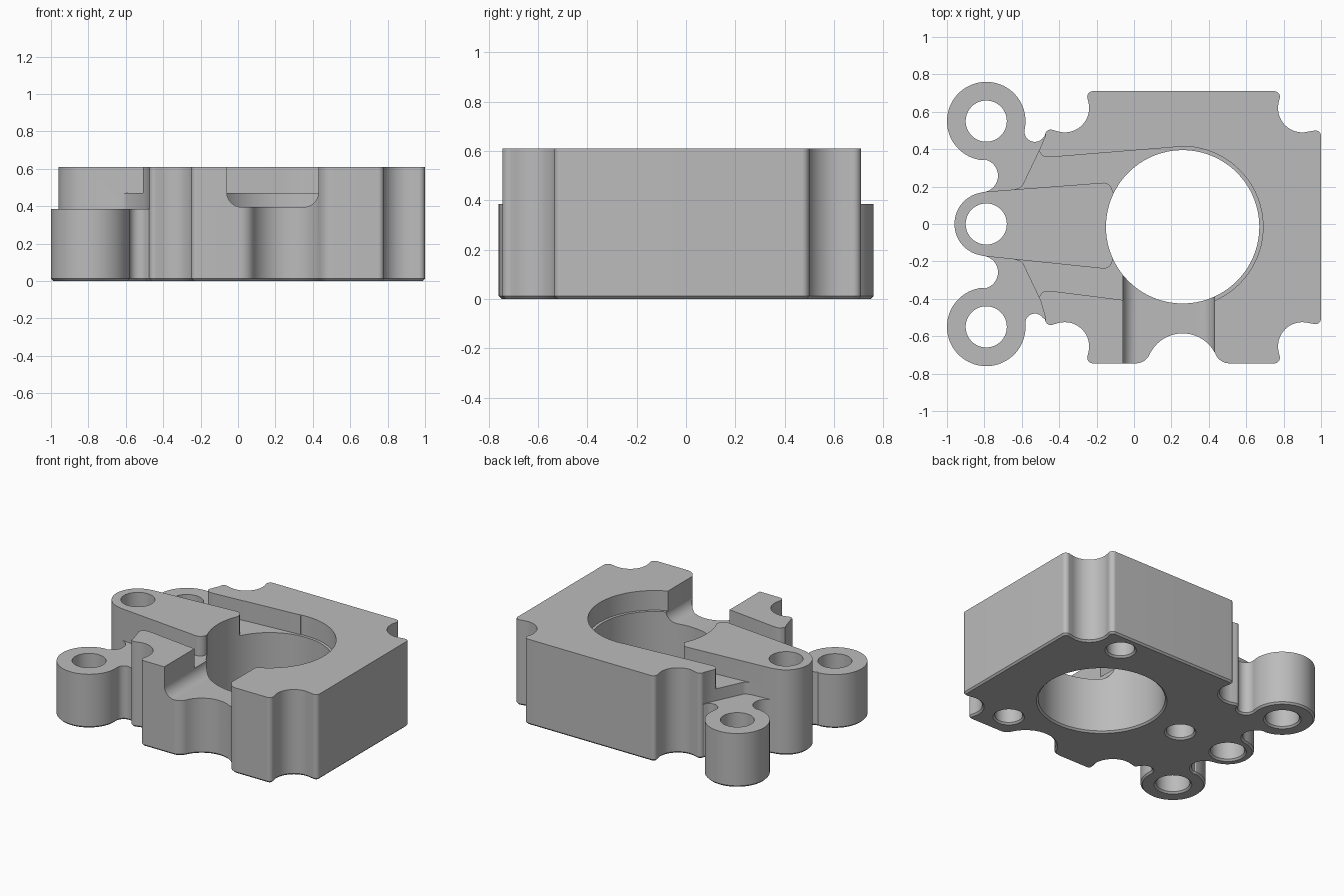
import bpy, bmesh, math
from mathutils import Vector

old = bpy.data.objects.get("Cube")
if old:
    bpy.data.objects.remove(old, do_unlink=True)

HEIGHT, EAR_TOP, SHELF = 0.61, 0.385, 0.47
CHAMFER = 0.012
BORE = (0.26, -0.015)

grey = bpy.data.materials.new("plain grey")
grey.use_nodes = True
grey.diffuse_color = (0.5, 0.5, 0.5, 1)
grey.node_tree.nodes["Principled BSDF"].inputs["Base Color"].default_value = (0.5, 0.5, 0.5, 1)


def arc(cx, cy, r, a0, a1):
    """Points along an arc, angles in degrees."""
    n = max(3, int(abs(a1 - a0) / 5))
    angles = [math.radians(a0 + (a1 - a0) * i / n) for i in range(n + 1)]
    return [(cx + r * math.cos(a), cy + r * math.sin(a)) for a in angles]


def mirror(points):
    return [(x, -y) for x, y in reversed(points)]


def area(points):
    return sum(a[0] * b[1] - b[0] * a[1] for a, b in zip(points, points[1:] + points[:1])) / 2


def offset(points, d):
    """Move a counter-clockwise loop inwards by d."""
    out = []
    for i, p in enumerate(points):
        a, b, c = Vector(points[i - 1]), Vector(p), Vector(points[(i + 1) % len(points)])
        t = ((b - a).normalized() + (c - b).normalized()).normalized()
        out.append((b.x - t.y * d, b.y + t.x * d))
    return out


def prism(name, layers, along_y=False):
    """Stack (loop, height) layers into a closed solid facing outwards."""
    bm = bmesh.new()
    rings = []
    for loop, z in layers:
        rings.append([bm.verts.new((x, z, y) if along_y else (x, y, z)) for x, y in loop])
    for low, high in zip(rings, rings[1:]):
        for i in range(len(low)):
            j = (i + 1) % len(low)
            bm.faces.new((low[i], low[j], high[j], high[i]))
    bm.faces.new(rings[0][::-1])
    bm.faces.new(rings[-1])
    if (area(layers[0][0]) < 0) != along_y:
        bmesh.ops.reverse_faces(bm, faces=bm.faces[:])
    mesh = bpy.data.meshes.new(name)
    bm.to_mesh(mesh)
    bm.free()
    mesh.materials.append(grey)
    ob = bpy.data.objects.new(name, mesh)
    bpy.context.scene.collection.objects.link(ob)
    return ob


def half_outline(dy, scoop):
    """Half of the footprint, from the right edge round to the left tip."""
    p = arc(0.97, 0.47 + dy, 0.03, 0, 100)               # corner notch, right
    p += arc(0.90, 0.62 + dy, 0.13, -75, -195)
    p += arc(0.75, 0.68 + dy, 0.03, -10, 90)
    if scoop:                                            # scoop in the front wall
        p += arc(0.51, 0.665, 0.08, 90, 154)
        p += arc(0.26, 0.78, 0.195, -26, -154)
        p += arc(0.01, 0.665, 0.08, 26, 90)
    p += arc(-0.22, 0.68 + dy, 0.03, 90, 190)            # corner notch, left
    p += arc(-0.37, 0.62 + dy, 0.13, 15, -105)
    p += arc(-0.445, 0.475 + dy, 0.03, 80, 180)
    rise = dy - 0.055                                    # fillet into the ear
    phi = math.degrees(math.atan2(rise, 0.26))
    p += arc(-0.53, 0.55 + rise, math.hypot(0.26, rise) - 0.21, -35, phi - 180)
    p += arc(-0.79, 0.55, 0.21, phi, 265)[1:]            # ear
    p += arc(-0.815, 0.258, 0.088, 85, -84.5)[1:]        # dip between ears
    p += arc(-0.79, 0, 0.17, 95.5, 180)[1:]              # arm tip
    return p


# Body
outline = half_outline(0, False) + mirror(half_outline(0.035, True))[1:]
body = prism("housing_block", [(offset(outline, CHAMFER), 0), (outline, CHAMFER), (outline, HEIGHT)])
cutters = []


def cut(loop, z0, z1=1.0, **kw):
    cutters.append(prism("cutter", [(loop, z0), (loop, z1)], **kw))


def hole(x, y, r, top):
    """Round hole from below with a flared mouth."""
    step = 4 if r > 0.3 else 8
    angles = [math.radians(a) for a in range(0, 360, step)]
    layers = []
    for radius, z in ((r + 2 * CHAMFER, -CHAMFER), (r, CHAMFER), (r, top)):
        layers.append(([(x + radius * math.cos(a), y + radius * math.sin(a)) for a in angles], z))
    cutters.append(prism("cutter", layers))


# Lowered ears and the shelf beside the arm, on both sides
for flip, dy, tip_y, wall in ((False, 0, 0.222, (0.23, 0.412)), (True, 0.03, 0.24, (0.05, 0.42))):
    root = (-0.64, 0.172 + (tip_y - 0.172) / 4)
    ear = [(-0.8, 0.172), root, (-0.61, root[1] + 0.01), (-0.595, 0.21),
           (-0.5, 0.41), (-0.472, 0.476 + dy), (-0.52, 0.95), (-1.2, 0.95), (-1.2, 0.26)]
    shelf = [root] + arc(-0.165, tip_y - 0.051, 0.05, 85, 0)
    shelf += [(0.1, 0.1), wall, (-0.45, 0.357), (-0.48, 0.36), (-0.495, 0.37), (-0.51, 0.395), (-0.64, 0.395)]
    for loop, z in ((ear, EAR_TOP), (shelf, SHELF)):
        cut(mirror(loop) if flip else loop, z)

# Ledge round the bore
cut([BORE] + arc(*BORE, 0.43, 97, -120), SHELF)

# Front channel with a rounded floor
channel = arc(0.02, 0.475, 0.08, 180, 270) + arc(0.35, 0.475, 0.08, 270, 360)
channel += [(0.43, 1.0), (-0.06, 1.0)]
cut(channel, -1.0, -0.2, along_y=True)

# Bore, ear holes and blind holes underneath
hole(*BORE, 0.41, 1.1)
for y in (-0.55, 0, 0.55):
    hole(-0.79, y, 0.11, 1.1)
for a in (60, 180, 300):
    t = math.radians(a)
    hole(BORE[0] + 0.65 * math.cos(t), 0.65 * math.sin(t), 0.09, 0.3)


def volume(mesh):
    bm = bmesh.new()
    bm.from_mesh(mesh)
    v = bm.calc_volume(signed=True)
    bm.free()
    return v


# Apply the cuts, keeping only results that removed a sensible volume
for cutter in cutters:
    cutter.hide_render = True
    before = volume(body.data)
    mod = body.modifiers.new("cut", 'BOOLEAN')
    mod.operation = 'DIFFERENCE'
    mod.object = cutter
    for solver in ('EXACT', 'MANIFOLD', 'FLOAT'):
        mod.solver = solver
        bpy.context.view_layer.update()
        graph = bpy.context.evaluated_depsgraph_get()
        result = bpy.data.meshes.new_from_object(body.evaluated_get(graph))
        if before * 0.5 < volume(result) < before:
            body.data = result
            break
    body.modifiers.clear()
    bpy.data.objects.remove(cutter, do_unlink=True)

# Smooth the curved walls
for ob in bpy.context.selected_objects:
    ob.select_set(False)
bpy.context.view_layer.objects.active = body
body.select_set(True)
bpy.ops.object.shade_smooth_by_angle(angle=math.radians(30))
